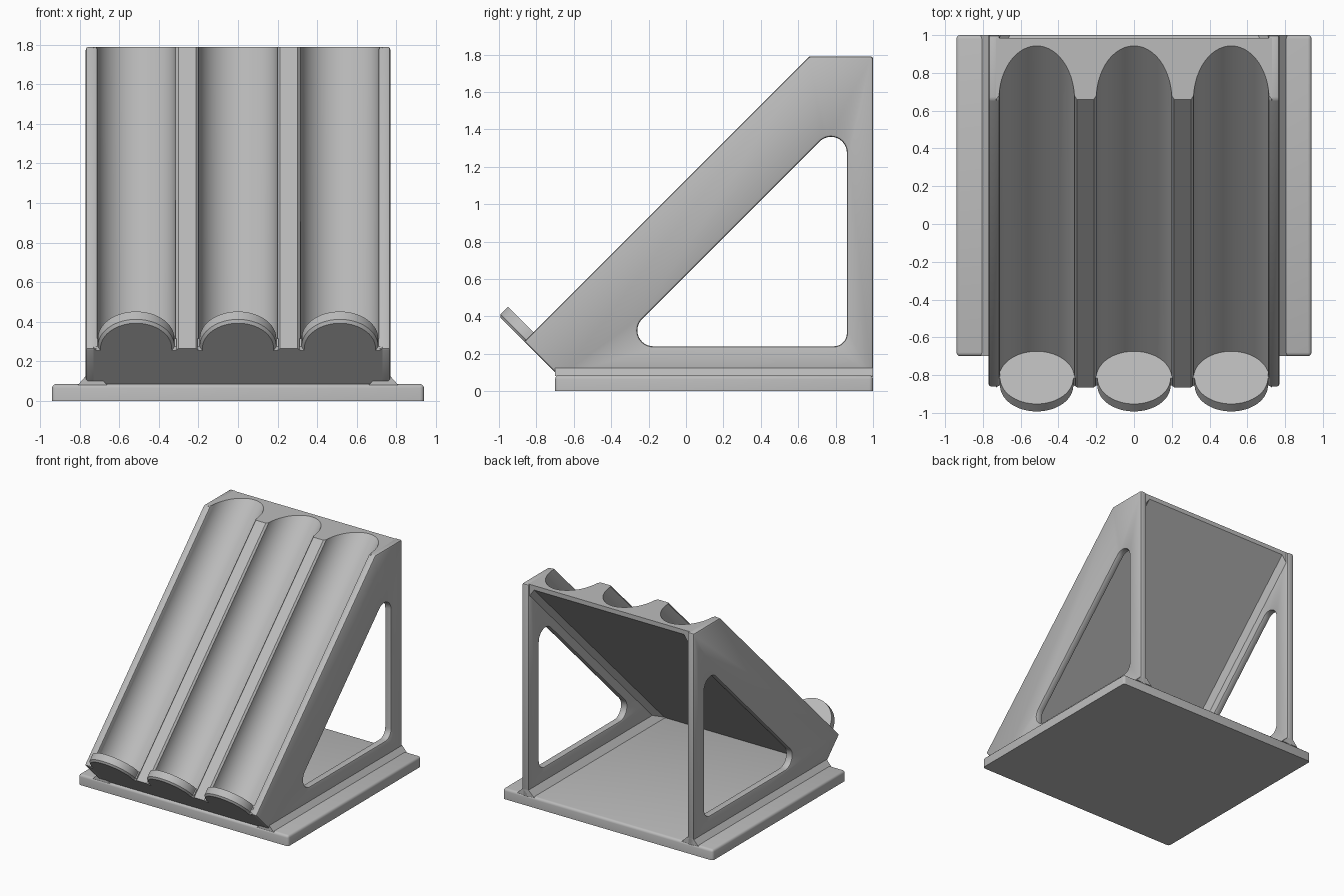
import bpy, bmesh, math
from mathutils import Matrix, Vector

if "Cube" in bpy.data.objects:
    bpy.data.objects.remove(bpy.data.objects["Cube"])

grey = bpy.data.materials.new("plain grey")
grey.use_nodes = True
COLOUR = (0.5, 0.5, 0.5, 1)
grey.diffuse_color = COLOUR
grey.node_tree.nodes["Principled BSDF"].inputs["Base Color"].default_value = COLOUR

TOP, BACK, WALL_IN, WALL_OUT = 1.79, 1.0, 0.71, 0.77
TUBES = (-0.515, 0, 0.515)
# Sloped frame: x across, y up the slope, z out of the slope
SLOPE = Matrix.Translation((0, -0.865, 0.265)) @ Matrix.Rotation(math.radians(45), 4, 'X')


def along_x(u, v, w):
    return Vector((w, u, v))


def along_y(u, v, w):
    return Vector((u, w, v))


def prism(points, start, end, axis):
    """Extrude a closed profile between two positions on an axis."""
    bm = bmesh.new()
    face = bm.faces.new([bm.verts.new(axis(u, v, start)) for u, v in points])
    ext = bmesh.ops.extrude_face_region(bm, geom=[face])
    moved = [g for g in ext["geom"] if isinstance(g, bmesh.types.BMVert)]
    bmesh.ops.translate(bm, verts=moved, vec=axis(0, 0, end - start))
    bmesh.ops.recalc_face_normals(bm, faces=bm.faces)
    return bm


def make(name, bm, matrix=None):
    if matrix:
        bm.transform(matrix)
    bmesh.ops.recalc_face_normals(bm, faces=bm.faces)
    mesh = bpy.data.meshes.new(name)
    bm.to_mesh(mesh)
    bm.free()
    mesh.materials.append(grey)
    obj = bpy.data.objects.new(name, mesh)
    bpy.context.collection.objects.link(obj)
    return obj


def smooth(obj):
    bpy.ops.object.select_all(action='DESELECT')
    obj.select_set(True)
    bpy.context.view_layer.objects.active = obj
    bpy.ops.object.convert(target='MESH')
    bpy.ops.object.shade_smooth_by_angle(angle=math.radians(32))


def arc(cx, cy, r, a, b, steps):
    angles = [math.radians(a + (b - a) * i / steps) for i in range(steps + 1)]
    return [(cx + r * math.cos(t), cy + r * math.sin(t)) for t in angles]


# Base plate with rounded upper edges and corners
bm = bmesh.new()
bmesh.ops.create_cube(bm, size=1)
bm.transform(Matrix.Translation((0, 0.15, 0.0425)) @ Matrix.Diagonal((1.88, 1.7, 0.085, 1)))
rim = [e for e in bm.edges if max(v.co.z for v in e.verts) > 0.05]
bmesh.ops.bevel(bm, geom=rim, offset=0.02, segments=3, profile=0.5, affect='EDGES')
smooth(make("base_plate", bm))

# Sloped tray: three half-round channels, thickened where it meets the walls
section = [(-0.73, 0)]
for cx in TUBES:
    channel = arc(cx, 0, 0.2, 184, 356, 36)
    left = [(cx - 0.213, 0)] if cx > TUBES[0] else []
    right = [(cx + 0.213, 0)] if cx < TUBES[-1] else []
    section += left + channel + right
section += [(0.73, 0), (0.73, -0.295), (WALL_IN, -0.295), (0.67, -0.255),
            (-0.67, -0.255), (-WALL_IN, -0.295), (-0.73, -0.295)]
bm = prism(section, 0, 2.8, along_y)
bm.transform(SLOPE)
for co, no in (((0, 0, TOP), (0, 0, 1)), ((0, 0.985, 0), (0, 1, 0))):
    bmesh.ops.bisect_plane(bm, geom=bm.verts[:] + bm.edges[:] + bm.faces[:],
                           plane_co=co, plane_no=no, clear_outer=True)
    bmesh.ops.holes_fill(bm, edges=[e for e in bm.edges if e.is_boundary], sides=0)
smooth(make("channel_tray", bm))

# Round end stops closing the lower end of each channel
for i, cx in enumerate(TUBES):
    outline = arc(cx, 0, 0.194, 0, 180, 32) + arc(cx, 0, 0.204, 180, 360, 32)
    bm = prism(outline, 0, 0.07, along_y)
    front = [e for e in bm.edges
             if all(v.co.y < 0.01 and v.co.z > -0.001 for v in e.verts)
             and e.calc_length() < 0.1]
    bmesh.ops.bevel(bm, geom=front, offset=0.014, segments=1, affect='EDGES')
    smooth(make(f"end_stop_{i + 1}", bm, SLOPE))

# Side walls with a rounded triangular window, and sloped feet
WALL = [(-0.67, 0.07), (-0.865, 0.265), (0.66, TOP), (BACK, TOP), (BACK, 0.07)]
WINDOW = (arc(-0.175, 0.325, 0.085, 135, 270, 12) + arc(0.79, 0.31, 0.07, 270, 360, 8)
          + arc(0.775, 1.275, 0.085, 0, 135, 12))
FOOT = [(0.66, 0.08), (WALL_IN, 0.13), (WALL_OUT, 0.125), (0.81, 0.08)]
for side, sign in (("left", 1), ("right", -1)):
    wall = make(f"{side}_wall", prism(WALL, sign * WALL_IN, sign * WALL_OUT, along_x))
    cutter = make("window_cutter", prism(WINDOW, sign * 0.6, sign * 0.9, along_x))
    cutter.hide_render = True
    cut = wall.modifiers.new("window", 'BOOLEAN')
    cut.operation, cut.solver, cut.object = 'DIFFERENCE', 'EXACT', cutter
    bevel = wall.modifiers.new("soft_edges", 'BEVEL')
    bevel.width, bevel.segments = 0.013, 2
    bevel.limit_method, bevel.angle_limit = 'ANGLE', math.radians(35)
    smooth(wall)
    bpy.data.objects.remove(cutter)
    foot = [(sign * x, z) for x, z in FOOT]
    smooth(make(f"{side}_wall_foot", prism(foot, -0.7, BACK, along_y)))
